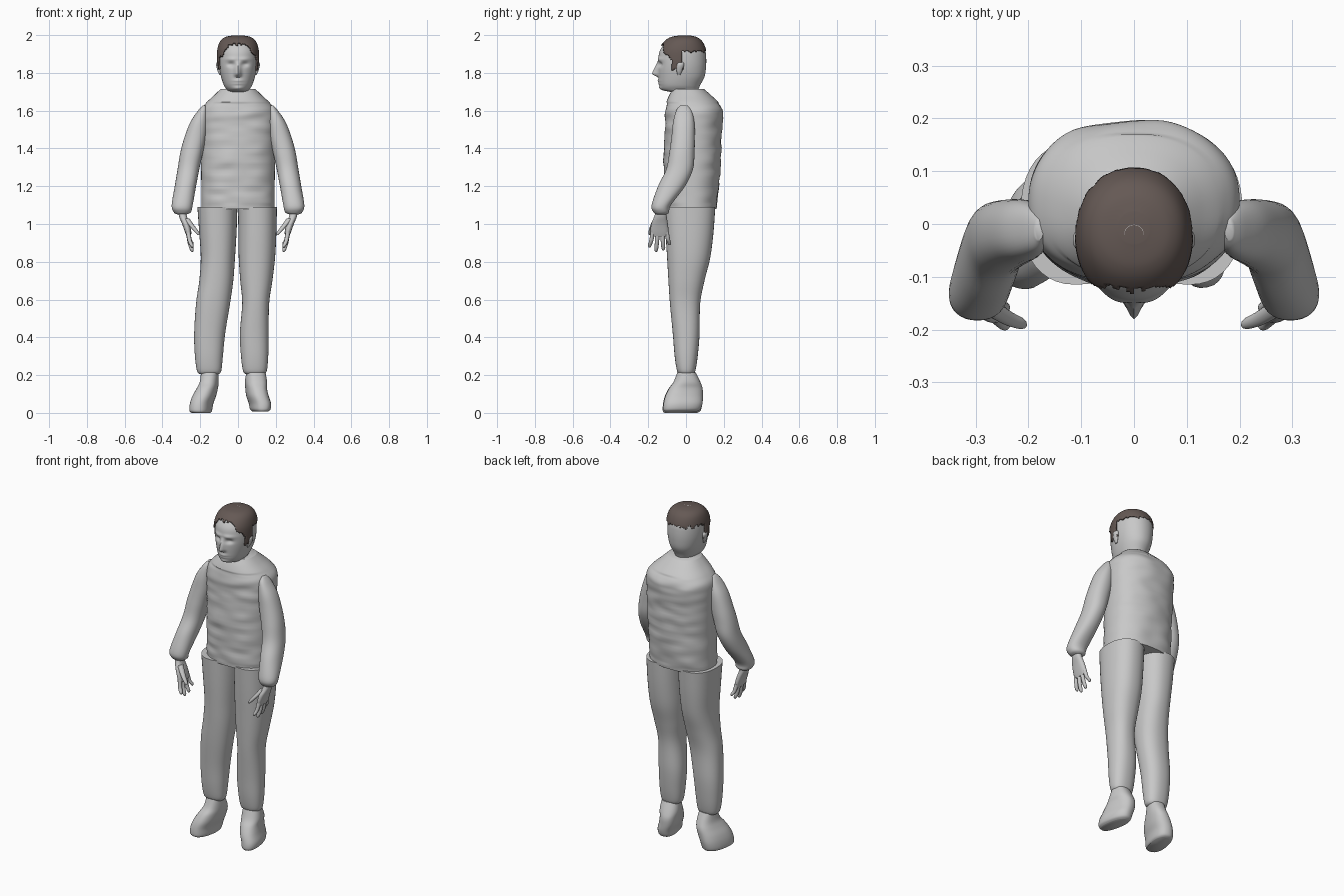
import bpy, bmesh, math
from mathutils import Vector, noise

if "Cube" in bpy.data.objects:
    bpy.data.objects.remove(bpy.data.objects["Cube"])


def material(name, rgb):
    m = bpy.data.materials.new(name)
    m.use_nodes = True
    m.diffuse_color = (*rgb, 1)
    m.node_tree.nodes["Principled BSDF"].inputs["Base Color"].default_value = (*rgb, 1)
    return m


GREY = material("light_grey", (0.58, 0.58, 0.58))
HAIR = material("dark_brown", (0.13, 0.10, 0.09))


def smooth_sections(rows, steps):
    """Catmull-Rom interpolation through the given cross-sections."""
    out = []
    for i in range(len(rows) - 1):
        a, b, c, d = (rows[max(0, min(len(rows) - 1, i + k))] for k in (-1, 0, 1, 2))
        for s in range(steps):
            t = s / steps
            out.append([q + 0.5 * t * (r - p + t * (2*p - 5*q + 4*r - e + t * (3*(q - r) + e - p)))
                        for p, q, r, e in zip(a, b, c, d)])
    return out + [list(rows[-1])]


def loft(name, rows, n=32, steps=5, power=2.0, mat=GREY, side=1, deform=None, keep=None, yaw=0):
    """Skin cross-sections (z, x min, x max, y min, y max) into one smooth part."""
    bm = bmesh.new()
    rings = []
    for z, x0, x1, y0, y1 in smooth_sections(rows, steps):
        cx, cy = (x0 + x1) / 2, (y0 + y1) / 2
        ring = []
        for k in range(n):
            a = math.tau * k / n
            c, s = math.cos(a), math.sin(a)
            u = math.copysign(abs(c) ** (2 / power), c) * (x1 - x0) / 2
            v = math.copysign(abs(s) ** (2 / power), s) * (y1 - y0) / 2
            co = Vector((side * (cx + u * math.cos(yaw) - v * math.sin(yaw)),
                         cy + u * math.sin(yaw) + v * math.cos(yaw), z))
            ring.append(bm.verts.new(deform(co) if deform else co))
        rings.append(ring)
    for lo, hi in zip(rings, rings[1:]):
        for k in range(n):
            j = (k + 1) % n
            bm.faces.new((lo[k], lo[j], hi[j], hi[k]))
    bm.faces.new(rings[0])
    bm.faces.new(rings[-1])
    bmesh.ops.recalc_face_normals(bm, faces=bm.faces)
    if keep:
        drop = [f for f in bm.faces if not keep(f.calc_center_median())]
        bmesh.ops.delete(bm, geom=drop, context="FACES")
    me = bpy.data.meshes.new(name)
    bm.to_mesh(me)
    bm.free()
    me.materials.append(mat)
    ob = bpy.data.objects.new(name, me)
    bpy.context.collection.objects.link(ob)
    bpy.ops.object.select_all(action="DESELECT")
    ob.select_set(True)
    bpy.context.view_layer.objects.active = ob
    bpy.ops.object.shade_smooth_by_angle(angle=math.radians(50))
    return ob


# Head with a modelled face
head_rows = [(z, -w, w, y0, y1) for z, w, y0, y1 in (
    (1.66, .055, -.05, .055), (1.695, .055, -.075, .06), (1.71, .06, -.125, .065),
    (1.735, .075, -.14, .075), (1.78, .09, -.146, .098), (1.83, .1, -.148, .106),
    (1.88, .103, -.146, .107), (1.92, .1, -.137, .102), (1.96, .086, -.108, .083),
    (1.982, .06, -.075, .055), (1.991, .02, -.03, .02))]


def bump(v, x, z, sx, sz):
    return math.exp(-((abs(v.x) - x) / sx) ** 2 - ((v.z - z) / sz) ** 2)


def face(v):
    if v.y < -.05:
        ridge = min(max((1.865 - v.z) / .07, 0), max((v.z - 1.775) / .018, 0), 1)
        v.y -= .034 * ridge * math.exp(-(v.x / .015) ** 2)
        v.y -= .008 * bump(v, 0, 1.752, .025, .012) + .007 * bump(v, 0, 1.718, .025, .012)
        v.y -= .006 * bump(v, .035, 1.872, .03, .01)
        v.y += .013 * bump(v, .036, 1.845, .02, .012)
        v.y += .006 * bump(v, 0, 1.75, .028, .004)
    return v


loft("head", head_rows, n=96, steps=9, power=2.1, deform=face)
for side, label in ((1, "left"), (-1, "right")):
    loft(label + "_ear", [(1.79, .09, .098, -.045, -.03), (1.81, .09, .108, -.05, -.02),
                          (1.845, .092, .116, -.05, -.01), (1.862, .095, .105, -.04, -.02)],
         n=12, side=side)


# Hair cap with a fringe line and sideburns
def hair_zone(c):
    jag = .006 * math.sin(c.y * 190) + .004 * math.sin(c.x * 230)
    if c.y > -.018:
        return c.z > 1.915 + jag
    if c.y > -.075:
        return c.z > 1.82 + jag
    return c.z > 1.95 + jag - .05 * max(0, (abs(c.x) - .045) / .04)


hair_rows = [(z + .007 * (z > 1.9), x0 - .009, x1 + .009, y0 - .007, y1 + .003)
             for z, x0, x1, y0, y1 in head_rows[3:]]
hair = loft("hair", hair_rows, n=96, steps=9, power=2.1, mat=HAIR, keep=hair_zone)
shell = hair.modifiers.new("thickness", "SOLIDIFY")
shell.thickness = .008
shell.offset = -1

# Pale crown mark: a thin half ring
bm = bmesh.new()
arc = [[bm.verts.new((r * math.cos(a), r * math.sin(a) - .02, 1.9995 - r * .08))
        for r in (.018, .028)] for a in (math.pi * k / 12 for k in range(13))]
for p, q in zip(arc, arc[1:]):
    bm.faces.new((p[0], p[1], q[1], q[0]))
me = bpy.data.meshes.new("crown_mark")
bm.to_mesh(me)
bm.free()
me.materials.append(GREY)
bpy.context.collection.objects.link(bpy.data.objects.new("crown_mark", me))


# Shirt with soft wrinkles
def wrinkle(v):
    if 1.1 < v.z < 1.64:
        v.y += .008 * noise.noise(Vector((v.x * 9, v.y * 4, v.z * 24)))
    return v


loft("shirt", [(z, -w, w, y0, y1) for z, w, y0, y1 in (
    (1.08, .194, -.112, .162), (1.15, .194, -.115, .17), (1.28, .195, -.118, .18),
    (1.42, .197, -.115, .188), (1.54, .2, -.113, .195), (1.6, .197, -.11, .195),
    (1.64, .17, -.105, .175), (1.68, .128, -.09, .135), (1.715, .092, -.07, .095))],
     n=80, steps=8, power=2.3, deform=wrinkle)

# Trouser legs
loft("right_trouser_leg", [
    (.205, -.205, -.1, -.035, .04), (.225, -.218, -.088, -.048, .05),
    (.3, -.228, -.08, -.06, .062), (.42, -.232, -.068, -.07, .072),
    (.58, -.222, -.042, -.085, .075), (.7, -.205, -.025, -.093, .098),
    (.82, -.197, -.016, -.1, .128), (.95, -.205, -.008, -.108, .145),
    (1.09, -.215, -.003, -.115, .155)], power=2.3, n=40)
loft("left_trouser_leg", [
    (.205, .04, .14, -.035, .04), (.225, .026, .153, -.048, .05),
    (.3, .016, .16, -.06, .062), (.42, .01, .162, -.07, .072),
    (.58, .022, .165, -.085, .075), (.7, .012, .182, -.093, .098),
    (.82, .004, .196, -.1, .128), (.95, .002, .203, -.108, .145),
    (1.09, 0, .206, -.115, .155)], power=2.3, n=40)

# Shoes, toes turned outward
loft("right_shoe", [
    (0, -.24, -.15, -.115, .06), (.012, -.253, -.142, -.124, .078),
    (.05, -.25, -.135, -.122, .088), (.09, -.237, -.12, -.112, .09),
    (.13, -.215, -.11, -.092, .088), (.165, -.2, -.105, -.065, .075),
    (.215, -.195, -.105, -.045, .05)], power=2.4, yaw=-.2)
loft("left_shoe", [
    (.008, .08, .155, -.115, .06), (.02, .068, .168, -.122, .078),
    (.05, .062, .17, -.12, .088), (.09, .048, .158, -.11, .09),
    (.13, .042, .15, -.09, .088), (.165, .038, .152, -.065, .075),
    (.215, .045, .145, -.045, .05)], power=2.4, yaw=.2)

# Arms and hands, mirrored
fingers = (("index", -.175, -.192, .875), ("middle", -.15, -.158, .853),
           ("ring", -.125, -.12, .86), ("little", -.103, -.088, .888))
for side, label in ((1, "left"), (-1, "right")):
    loft(label + "_arm", [
        (1.05, .275, .32, -.155, -.105), (1.062, .25, .34, -.172, -.09),
        (1.1, .24, .351, -.182, -.08), (1.2, .222, .335, -.148, -.005),
        (1.29, .205, .32, -.105, .037), (1.38, .185, .305, -.088, .045),
        (1.46, .167, .283, -.077, .047), (1.54, .16, .252, -.068, .044),
        (1.6, .163, .212, -.052, .03), (1.627, .172, .188, -.03, .008)],
         power=2.2, side=side)
    loft(label + "_palm", [
        (.935, .252, .272, -.178, -.1), (.955, .247, .28, -.188, -.092),
        (1.0, .256, .296, -.184, -.096), (1.04, .27, .312, -.168, -.102),
        (1.075, .275, .318, -.158, -.105)], n=20, power=2.4, side=side)
    for finger, y, tip_y, tip_z in fingers:
        mid = (.95 + tip_z) / 2
        rows = [(tip_z, .242, .004, tip_y), (tip_z + .012, .245, .01, tip_y),
                (mid, .256, .011, (y + tip_y) / 2), (.96, .264, .012, y)]
        loft(f"{label}_{finger}_finger",
             [(z, x - r, x + r, c - r, c + r) for z, x, r, c in rows], n=12, side=side)
    loft(label + "_thumb", [(z, x - r, x + r, y - r, y + r) for z, x, r, y in (
        (.943, .208, .005, -.192), (.955, .216, .011, -.188),
        (.985, .24, .014, -.178), (1.03, .275, .017, -.155))], n=12, side=side)
